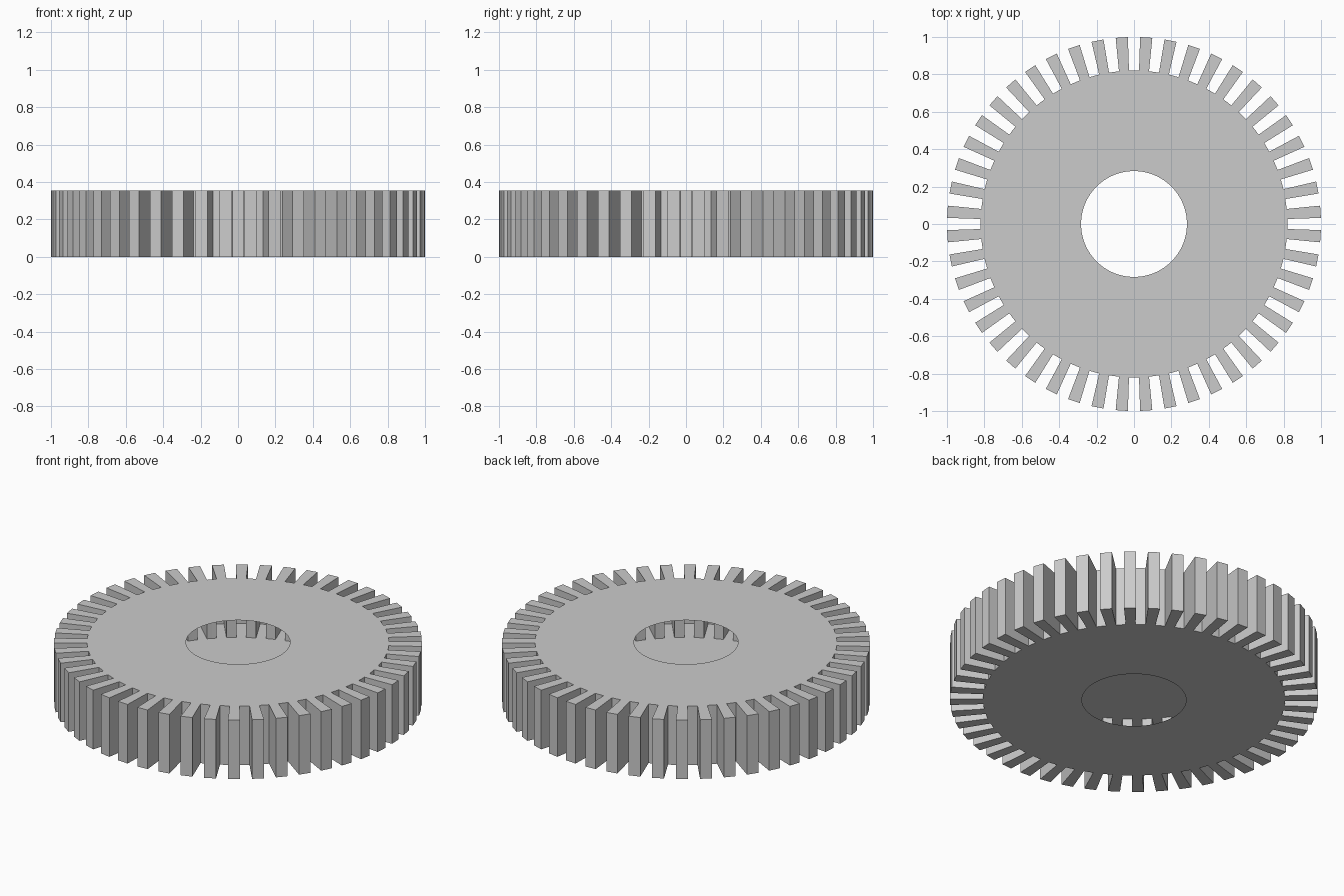
import bpy, bmesh, math

TEETH, TIP, ROOT, BORE, HEIGHT = 48, 1.0, 0.82, 0.283, 0.354
BORE_STEPS = 96

cube = bpy.data.objects.get("Cube")
if cube:
    bpy.data.objects.remove(cube, do_unlink=True)

# Plain grey metal
grey = bpy.data.materials.new("plain grey")
grey.use_nodes = True
colour = (0.6, 0.6, 0.6, 1)
grey.diffuse_color = colour
grey.node_tree.nodes["Principled BSDF"].inputs["Base Color"].default_value = colour


def polar(radius, angle, z):
    return (radius * math.cos(angle), radius * math.sin(angle), z)


def ring(bm, points, z):
    """Closed loop of vertices and edges."""
    verts = [bm.verts.new(polar(r, a, z)) for r, a in points]
    edges = [bm.edges.new((v, verts[i - 1])) for i, v in enumerate(verts)]
    return verts, edges


# Toothed outline: each pitch is a notch floor, then a radial-sided tooth
pitch = 2 * math.pi / TEETH
outline = []
for i in range(TEETH):
    a = i * pitch
    outline += [(ROOT, a - pitch / 4), (ROOT, a), (ROOT, a + pitch / 4),
                (TIP, a + pitch / 4), (TIP, a + 3 * pitch / 4)]
bore = [(BORE, 2 * math.pi * i / BORE_STEPS) for i in range(BORE_STEPS)]

bm = bmesh.new()
rims = []
# Top and bottom plates, open at the bore
for z, normal in ((0, (0, 0, -1)), (HEIGHT, (0, 0, 1))):
    verts, edges = ring(bm, outline, z)
    edges += ring(bm, bore, z)[1]
    bmesh.ops.triangle_fill(bm, edges=edges, use_beauty=True, normal=normal)
    rims.append(verts)
# Toothed outer wall of the hollow shell
low, high = rims
for i in range(len(low)):
    bm.faces.new((low[i - 1], low[i], high[i], high[i - 1]))
bmesh.ops.recalc_face_normals(bm, faces=bm.faces)

mesh = bpy.data.meshes.new("gear_wheel")
bm.to_mesh(mesh)
bm.free()
mesh.materials.append(grey)
gear = bpy.data.objects.new("gear_wheel", mesh)
bpy.context.collection.objects.link(gear)
